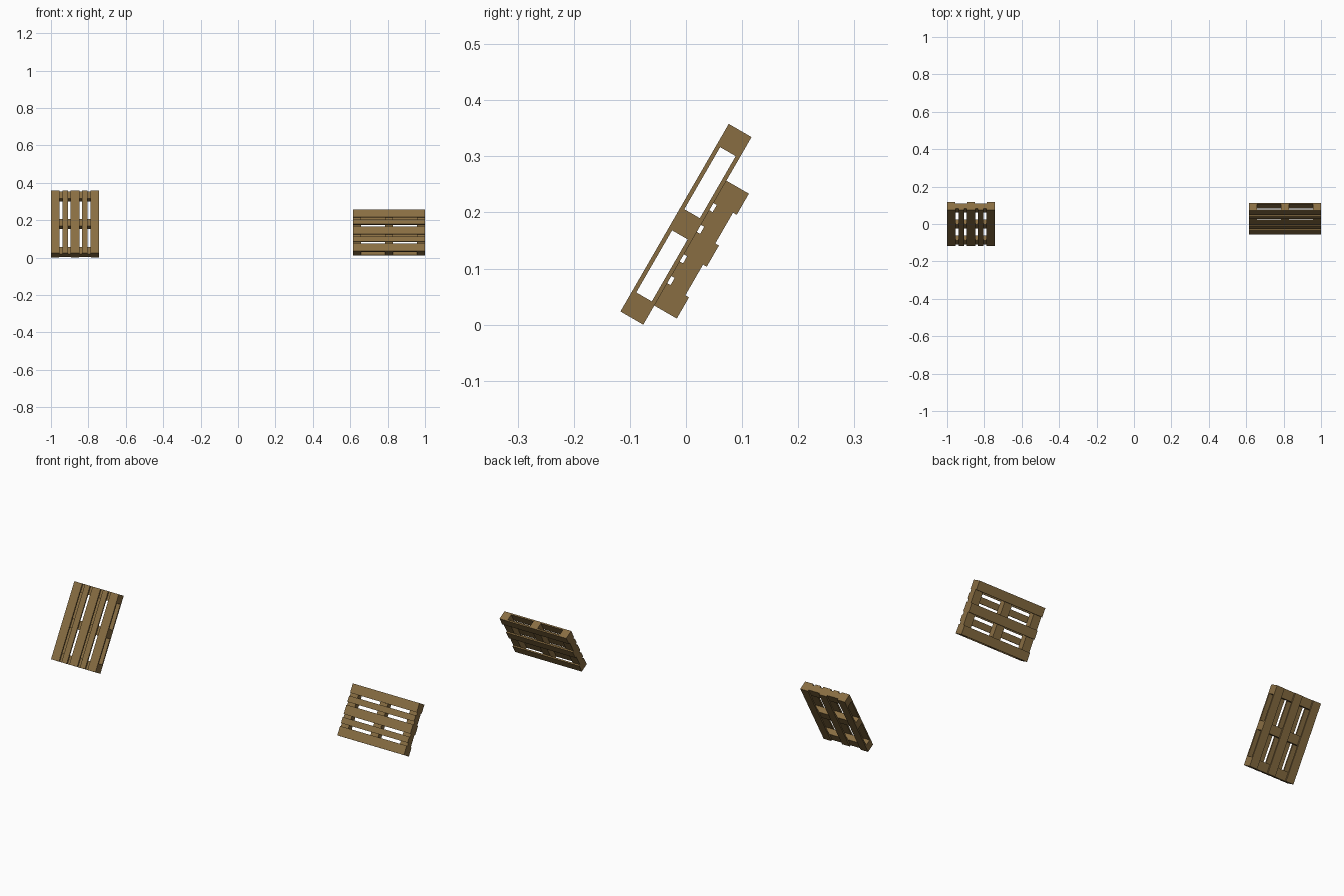
import bpy
import bmesh
from math import radians
from mathutils import Matrix

if "Cube" in bpy.data.objects:
    bpy.data.objects.remove(bpy.data.objects["Cube"])

LENGTH, WIDTH, THICK = 0.386, 0.257, 0.047
BOARD = 0.0075   # board thickness
BEARER = 0.0435  # width of cross bearers and bottom boards

wood = bpy.data.materials.new("wood")
wood.diffuse_color = (0.25, 0.155, 0.055, 1)
wood.use_nodes = True
wood.node_tree.nodes["Principled BSDF"].inputs["Base Color"].default_value = wood.diffuse_color


def box(name, center, size, frame):
    bm = bmesh.new()
    bmesh.ops.create_cube(bm, size=1, matrix=Matrix.Translation(center) @ Matrix.Diagonal((*size, 1)))
    mesh = bpy.data.meshes.new(name)
    bm.to_mesh(mesh)
    bm.free()
    mesh.materials.append(wood)
    obj = bpy.data.objects.new(name, mesh)
    obj.matrix_world = frame
    bpy.context.collection.objects.link(obj)


def pallet(name, location, turn):
    # Leaning frame: local y runs along the boards, local z faces out of the deck
    frame = (Matrix.Translation(location) @ Matrix.Rotation(radians(60), 4, 'X')
             @ Matrix.Rotation(radians(turn), 4, 'Z'))

    # Five deck boards, alternating wide and narrow
    widths = [0.046, 0.030, 0.046, 0.030, 0.046]
    gap = (WIDTH - sum(widths)) / 4
    x = -WIDTH / 2
    for i, w in enumerate(widths):
        box(f"{name}_deck_board_{i + 1}", (x + w / 2, 0, (THICK - BOARD) / 2),
            (w, LENGTH, BOARD), frame)
        x += w + gap

    for side, label in ((-1, "first"), (0, "middle"), (1, "last")):
        # Solid cross bearers
        box(f"{name}_{label}_bearer", (0, side * (LENGTH - BEARER) / 2, 0),
            (WIDTH, BEARER, THICK - 2 * BOARD), frame)
        # Bottom boards
        box(f"{name}_{label}_bottom_board",
            (side * (WIDTH - BEARER) / 2, 0, -(THICK - BOARD) / 2),
            (BEARER, LENGTH, BOARD), frame)


# Upright pallet on the left, sideways pallet on the right
pallet("upright_pallet", (-1 + WIDTH / 2, 0, 0.179), 0)
pallet("sideways_pallet", (1 - LENGTH / 2, 0.0275, 0.134), 90)
